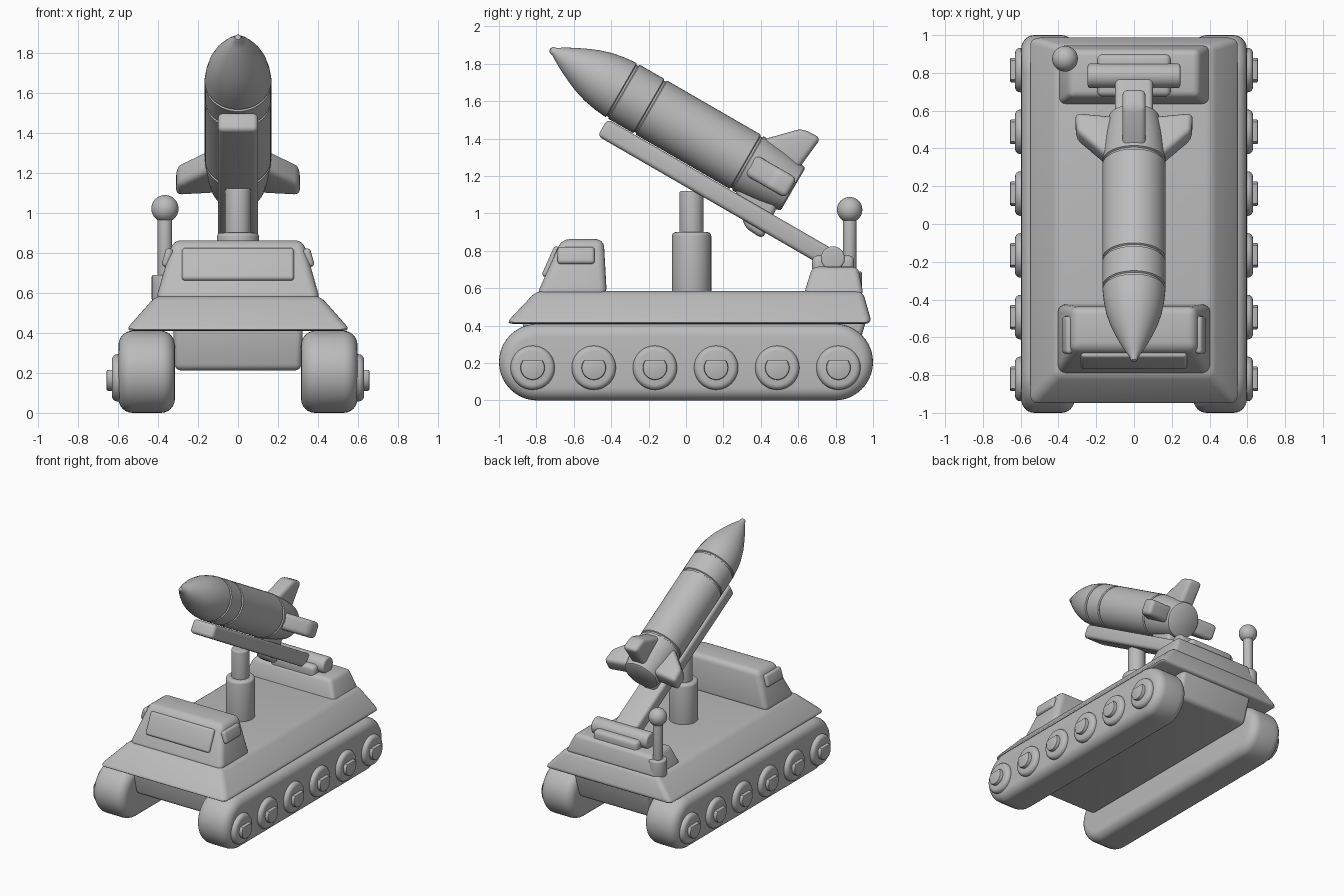
import bpy, bmesh, math
from mathutils import Matrix, Vector

if "Cube" in bpy.data.objects:
    bpy.data.objects.remove(bpy.data.objects["Cube"])

grey = bpy.data.materials.new("light_grey")
grey.diffuse_color = (0.5, 0.5, 0.5, 1)
grey.use_nodes = True
grey.node_tree.nodes["Principled BSDF"].inputs["Base Color"].default_value = grey.diffuse_color


def finish(name, bm, bevel=0.0, seg=4, min_angle=30, mat=Matrix()):
    """Round the sharp edges, place the part and smooth it."""
    bmesh.ops.recalc_face_normals(bm, faces=bm.faces[:])
    if bevel:
        sharp = [e for e in bm.edges if len(e.link_faces) == 2
                 and e.calc_face_angle() > math.radians(min_angle)]
        bmesh.ops.bevel(bm, geom=sharp, offset=bevel, segments=seg, profile=0.5,
                        affect='EDGES', clamp_overlap=True)
    bm.transform(mat)
    me = bpy.data.meshes.new(name)
    bm.to_mesh(me)
    bm.free()
    me.materials.append(grey)
    me.shade_smooth()
    me.set_sharp_from_angle(angle=math.radians(35))
    ob = bpy.data.objects.new(name, me)
    bpy.context.collection.objects.link(ob)
    return ob


def frustum(name, z0, z1, low, top, bevel, mat=Matrix()):
    """Tapered block; low and top are (half_width, y_front, y_back)."""
    bm = bmesh.new()
    rings = []
    for z, (w, a, b) in ((z0, low), (z1, top)):
        rings.append([bm.verts.new((x, y, z)) for x, y in ((-w, a), (w, a), (w, b), (-w, b))])
    bm.faces.new(rings[0])
    bm.faces.new(rings[1])
    for i in range(4):
        j = (i + 1) % 4
        bm.faces.new((rings[0][i], rings[0][j], rings[1][j], rings[1][i]))
    return finish(name, bm, bevel, mat=mat)


def box(name, size, bevel, mat):
    x, y, z = (s / 2 for s in size)
    return frustum(name, -z, z, (x, -y, y), (x, -y, y), bevel, mat)


def prism(name, outline, x0, x1, bevel, mat=Matrix(), seg=4, min_angle=30):
    """Extrude a (y, z) outline along x."""
    bm = bmesh.new()
    a = [bm.verts.new((x0, y, z)) for y, z in outline]
    b = [bm.verts.new((x1, y, z)) for y, z in outline]
    bm.faces.new(a)
    bm.faces.new(b)
    for i in range(len(a)):
        j = (i + 1) % len(a)
        bm.faces.new((a[i], a[j], b[j], b[i]))
    return finish(name, bm, bevel, seg, min_angle, mat)


def lathe(name, profile, mat=Matrix(), steps=48):
    """Spin (along, radius) points about the y axis."""
    bm = bmesh.new()
    rows = [[bm.verts.new((r * math.cos(t), s, r * math.sin(t)))
             for t in (2 * math.pi * k / steps for k in range(steps))] for s, r in profile]
    for p, q in zip(rows, rows[1:]):
        for i in range(steps):
            j = (i + 1) % steps
            bm.faces.new((p[i], p[j], q[j], q[i]))
    bm.faces.new(rows[0])
    bm.faces.new(rows[-1])
    return finish(name, bm, mat=mat)


def rounded_rod(name, r, length, c, mat):
    """Cylinder from 0 to length with rounded rims."""
    arc = [(c - c * math.cos(t), r - c + c * math.sin(t))
           for t in (math.pi / 2 * k / 4 for k in range(5))]
    return lathe(name, arc + [(length - s, q) for s, q in reversed(arc)], mat)


T = Matrix.Translation
UP = Matrix.Rotation(math.pi / 2, 4, 'X')        # y axis -> z axis

# Tracks, wheels and hub caps on both sides
R = 0.205
track = [(side * 0.795 + R * math.cos(t), R + R * math.sin(t))
         for side, start in ((1, -90), (-1, 90))
         for t in (math.radians(start + 180 * k / 20) for k in range(21))]
hub = [(0.065 * math.cos(t), min(0.04, 0.065 * math.sin(t)))
       for t in (2 * math.pi * k / 32 for k in range(32)) if math.sin(t) < 0.62]
hub_flat = math.sqrt(0.065 ** 2 - 0.04 ** 2)
top_at = next(i for i, p in enumerate(hub) if p[0] < 0 and p[1] > 0)
hub[top_at:top_at] = [(hub_flat, 0.04), (-hub_flat, 0.04)]
for side, s in (("right", 1), ("left", -1)):
    prism("track_" + side, track, s * 0.315, s * 0.597, 0.07, seg=6)
    out = Matrix.Rotation(-s * math.pi / 2, 4, 'Z')   # y axis -> outward x
    for i in range(6):
        y = -0.82 + 0.327 * i
        rounded_rod(f"wheel_{side}_{i}", 0.118, 0.07, 0.028, T((s * 0.56, y, 0.175)) @ out)
        prism(f"hub_{side}_{i}", hub, s * 0.59, s * 0.657, 0.008, T((0, y, 0.175)), 2, 60)

# Hull
frustum("lower_hull", 0.212, 0.45, (0.315, -0.84, 0.90), (0.325, -0.88, 0.97), 0.03)
frustum("upper_hull", 0.41, 0.585, (0.565, -0.965, 0.995), (0.41, -0.80, 0.945), 0.035)

# Cab with front and side windows
frustum("cab", 0.56, 0.862, (0.412, -0.80, -0.423), (0.325, -0.665, -0.44), 0.04)
box("front_window", (0.56, 0.035, 0.175), 0.017,
    T((0, -0.722, 0.742)) @ Matrix.Rotation(-0.42, 4, 'X'))
for side, s in (("right", 1), ("left", -1)):
    box("side_window_" + side, (0.04, 0.2, 0.095), 0.019,
        T((s * 0.352, -0.588, 0.775)) @ Matrix.Rotation(-s * 0.28, 4, 'Y'))

# Rear platform and hinge
frustum("rear_platform", 0.56, 0.715, (0.405, 0.628, 0.95), (0.34, 0.675, 0.92), 0.03)
box("hinge_block", (0.39, 0.225, 0.10), 0.03, T((0, 0.787, 0.725)))
rounded_rod("hinge_pin", 0.064, 0.49, 0.012,
            T((-0.245, 0.785, 0.76)) @ Matrix.Rotation(-math.pi / 2, 4, 'Z'))

# Lifting ram
rounded_rod("ram_sleeve", 0.105, 0.34, 0.02, T((0, 0.03, 0.56)) @ UP)
rounded_rod("ram_piston", 0.064, 0.30, 0.008, T((0, 0.03, 0.82)) @ UP)

# Antenna
mast = T((-0.365, 0.875, 0)) @ UP
rounded_rod("antenna_base", 0.066, 0.13, 0.01, mast @ T((0, 0.56, 0)))
rounded_rod("antenna_rod", 0.036, 0.36, 0.005, mast @ T((0, 0.64, 0)))
lathe("antenna_ball", [(1.02 - 0.068 * math.cos(t), max(0.068 * math.sin(t), 0.001))
                       for t in (math.pi * k / 16 for k in range(17))], mast)

# Launch rail and rocket, tilted 30 degrees
tilt = T((0, -0.72, 1.875)) @ Matrix.Rotation(math.radians(-30), 4, 'X')
box("launch_rail", (0.2, 1.42, 0.105), 0.025, tilt @ T((0, 1.155, -0.223)))
nose = [(-0.008, 0.003), (-0.004, 0.014), (0.006, 0.02), (0.02, 0.023), (0.05, 0.042),
        (0.10, 0.070), (0.16, 0.099), (0.22, 0.125), (0.29, 0.147), (0.36, 0.160),
        (0.42, 0.166)]
body = []
for ring in (0.44, 0.61, 1.205):                  # panel grooves
    body += [(ring - 0.010, 0.167), (ring - 0.005, 0.158),
             (ring + 0.005, 0.158), (ring + 0.010, 0.167)]
tail = [(1.26, 0.165), (1.36, 0.155), (1.47, 0.137), (1.485, 0.133), (1.492, 0.122)]
lathe("rocket_body", nose + body + tail, tilt)

# Four fins
fin = [(1.20, 0.08), (1.21, 0.14), (1.37, 0.305), (1.485, 0.312), (1.46, 0.08)]
for k, label in enumerate(("top", "right", "bottom", "left")):
    prism("fin_" + label, fin, -0.062, 0.062, 0.032,
          tilt @ Matrix.Rotation(k * math.pi / 2, 4, 'Y'))
